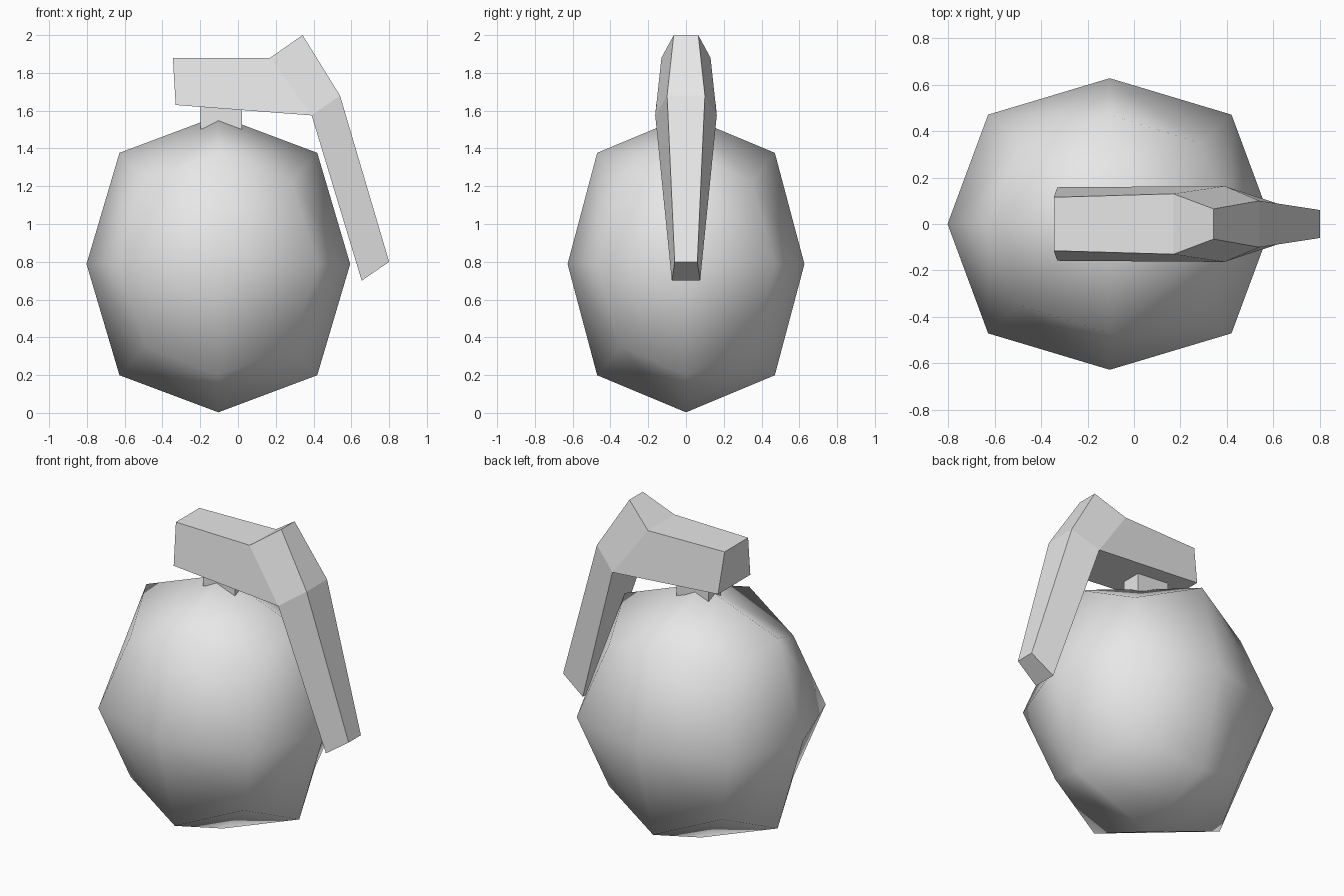
import bpy
import bmesh
from mathutils import Matrix, Vector

old = bpy.data.objects.get("Cube")
if old:
    bpy.data.objects.remove(old, do_unlink=True)

# Single plain grey
grey = bpy.data.materials.new("light_grey")
grey.use_nodes = True
grey.diffuse_color = (0.8, 0.8, 0.8, 1)
grey.node_tree.nodes["Principled BSDF"].inputs["Base Color"].default_value = (0.8, 0.8, 0.8, 1)


def add_object(name, bm):
    bmesh.ops.recalc_face_normals(bm, faces=bm.faces[:])
    mesh = bpy.data.meshes.new(name)
    bm.to_mesh(mesh)
    bm.free()
    mesh.materials.append(grey)
    obj = bpy.data.objects.new(name, mesh)
    bpy.context.collection.objects.link(obj)
    return obj


def box(name, centre, half):
    bm = bmesh.new()
    scale = Matrix.Diagonal(Vector(half)).to_4x4()
    bmesh.ops.create_cube(bm, size=2, matrix=Matrix.Translation(centre) @ scale)
    return add_object(name, bm)


# Rounded body: a box subdivided once, shaded smooth
body = box("body", (-0.104, 0, 0.788), (0.698, 0.627, 0.785))
rounding = body.modifiers.new("rounding", 'SUBSURF')
rounding.levels = rounding.render_levels = 1
rounding.use_limit_surface = False
for face in body.data.polygons:
    face.use_smooth = True

# Stem between body and lever
box("stem", (-0.088, 0, 1.55), (0.11, 0.062, 0.08))

# Bent lever: outer and inner rails of (x, z, half width)
outer = [(-0.345, 1.88, 0.115), (0.17, 1.88, 0.13), (0.342, 2.0, 0.065),
         (0.54, 1.68, 0.10), (0.80, 0.80, 0.06)]
inner = [(-0.33, 1.63, 0.158), (0.39, 1.575, 0.163), (0.655, 0.70, 0.075)]

bm = bmesh.new()


def rail(points, side):
    return [bm.verts.new((x, side * w, z)) for x, z, w in points]


outer_r, outer_l = rail(outer, -1), rail(outer, 1)
inner_r, inner_l = rail(inner, -1), rail(inner, 1)
for right, left in ((outer_r, outer_l), (inner_r, inner_l)):
    for i in range(len(right) - 1):
        bm.faces.new((right[i], right[i + 1], left[i + 1], left[i]))
for end in (0, -1):
    bm.faces.new((outer_r[end], outer_l[end], inner_l[end], inner_r[end]))
for o, n in ((outer_r, inner_r), (outer_l, inner_l)):
    bm.faces.new((o[0], o[1], n[1], n[0]))
    bm.faces.new((o[1], o[2], o[3], n[1]))
    bm.faces.new((o[3], o[4], n[2], n[1]))
add_object("lever", bm)
